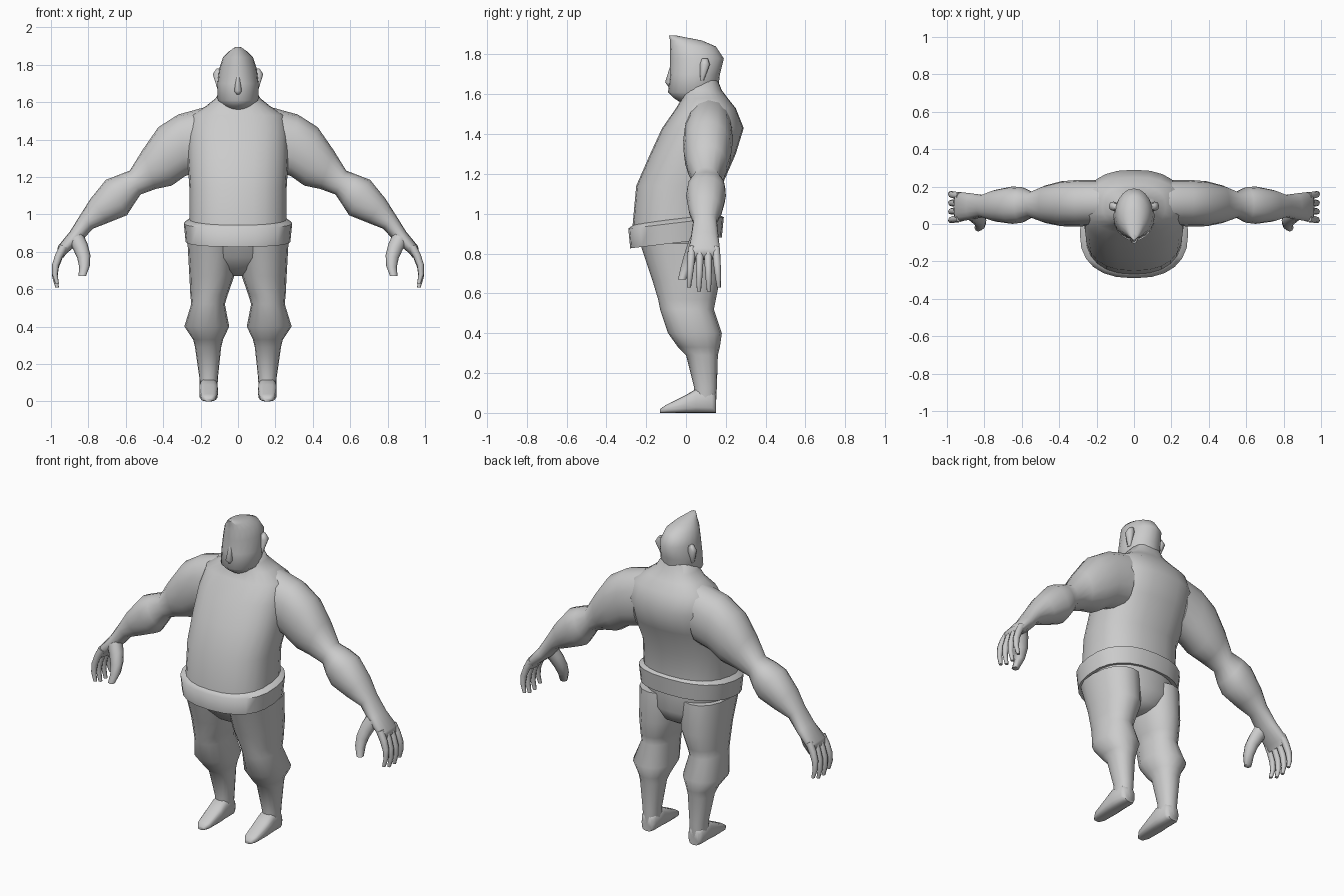
import bpy
import bmesh
import math
from mathutils import Vector

default_cube = bpy.data.objects.get("Cube")
if default_cube:
    bpy.data.objects.remove(default_cube, do_unlink=True)

# One plain clay colour for the whole figure
clay = bpy.data.materials.new("light_grey_clay")
clay.use_nodes = True
clay.diffuse_color = (.6, .6, .6, 1)
clay.node_tree.nodes["Principled BSDF"].inputs["Base Color"].default_value = clay.diffuse_color


def superellipse(angle, power):
    """Point on a unit rounded square; a power of two is a circle."""
    cosine, sine = math.cos(angle), math.sin(angle)
    u = math.copysign(abs(cosine) ** (2 / power), cosine)
    v = math.copysign(abs(sine) ** (2 / power), sine)
    return u, v


def loft(name, rings, sides=16, power=2.2, mirrored=False):
    """Skin a list of rings, each a centre with two half axes."""
    bm = bmesh.new()
    loops = []
    for centre, axis_u, axis_v in rings:
        loop = []
        for step in range(sides):
            u, v = superellipse(math.tau * step / sides, power)
            loop.append(bm.verts.new(centre + axis_u * u + axis_v * v))
        loops.append(loop)
    for lower, upper in zip(loops, loops[1:]):
        for step in range(sides):
            after = (step + 1) % sides
            bm.faces.new((lower[step], lower[after], upper[after], upper[step]))
    bm.faces.new(loops[0])
    bm.faces.new(loops[-1])
    bmesh.ops.recalc_face_normals(bm, faces=bm.faces)
    mesh = bpy.data.meshes.new(name)
    bm.to_mesh(mesh)
    bm.free()
    mesh.materials.append(clay)
    part = bpy.data.objects.new(name, mesh)
    bpy.context.collection.objects.link(part)
    bpy.ops.object.select_all(action="DESELECT")
    part.select_set(True)
    bpy.context.view_layer.objects.active = part
    bpy.ops.object.shade_smooth_by_angle(angle=math.radians(60))
    if mirrored:
        part.modifiers.new("mirror", "MIRROR")


def ring(z, half, front, back, x=0, tilt=0):
    """Horizontal section; tilt raises the back."""
    middle, depth = (front + back) / 2, (back - front) / 2
    return (Vector((x, middle, z + tilt * middle)),
            Vector((half, 0, 0)), Vector((0, depth, tilt * depth)))


def arm_section(x, z, half, depth):
    """Arm section that leans outward more the further it is from the body."""
    lean = 1.2 * (x - .2)
    return (Vector((x, .12 - .03 * x, z)),
            Vector((math.sin(lean), 0, math.cos(lean))) * half,
            Vector((0, depth, 0)))


def foot_section(y, half, height):
    """Upright section of a foot resting on the ground."""
    return (Vector((.157, y, height / 2)),
            Vector((half, 0, 0)), Vector((0, 0, height / 2)))


def digit(name, start, bend, spread, length, radius, steps=5):
    """Finger or thumb that curls down and tapers from its root."""
    rings = []
    for step in range(steps):
        t = step / (steps - 1)
        curl = Vector((bend * math.sin(2.3 * t), spread * t, -length * t))
        size = radius * (1 - t * t / 2)
        rings.append((Vector(start) + curl,
                      Vector((size, 0, size * bend * 10 * (1 - t))), Vector((0, size, 0))))
    loft(name, rings, sides=8, mirrored=True)


# Torso, with a heavy belly and a rounded upper back
loft("torso", [
    ring(z=.95, half=.26, front=-.27, back=.17, tilt=.1),
    ring(z=1.14, half=.26, front=-.25, back=.18),
    ring(z=1.3, half=.27, front=-.18, back=.25),
    ring(z=1.43, half=.27, front=-.12, back=.29),
    ring(z=1.53, half=.25, front=-.05, back=.25),
    ring(z=1.58, half=.17, front=-.02, back=.21),
    ring(z=1.62, half=.12, front=-.02, back=.18),
    ring(z=1.67, half=.09, front=0, back=.16),
], sides=24, power=2.4)

# Rolled shirt hem, higher at the back
hem = ((.87, 0), (.86, .03), (.96, .04), (.98, .01))
loft("shirt_hem", [
    ring(z=height, half=.25 + swell, front=-.25 - swell, back=.15 + swell, tilt=.12)
    for height, swell in hem
], sides=24, power=2.4)

# Trouser seat
loft("trouser_seat", [
    ring(z=.67, half=.05, front=-.06, back=.08),
    ring(z=.7, half=.14, front=-.12, back=.13),
    ring(z=.77, half=.23, front=-.19, back=.16),
    ring(z=.9, half=.26, front=-.24, back=.16),
], sides=24)

# Trouser legs flaring at the knee, then bare calves
loft("leg", [
    ring(x=.14, z=.85, half=.13, front=-.23, back=.16),
    ring(x=.14, z=.67, half=.12, front=-.17, back=.17),
    ring(x=.155, z=.57, half=.1, front=-.14, back=.15),
    ring(x=.16, z=.52, half=.09, front=-.13, back=.14),
    ring(x=.167, z=.4, half=.12, front=-.09, back=.18),
    ring(x=.16, z=.33, half=.08, front=-.04, back=.17),
    ring(x=.16, z=.29, half=.07, front=0, back=.16),
    ring(x=.157, z=.13, half=.05, front=.04, back=.155),
    ring(x=.157, z=.03, half=.045, front=.04, back=.15),
], mirrored=True)

# Bare feet with flat soles
loft("foot", [
    foot_section(y=.15, half=.035, height=.09),
    foot_section(y=.13, half=.048, height=.11),
    foot_section(y=.05, half=.05, height=.12),
    foot_section(y=0, half=.05, height=.09),
    foot_section(y=-.1, half=.04, height=.04),
    foot_section(y=-.13, half=.02, height=.02),
], power=3, mirrored=True)

# Arms with heavy shoulders and forearms, ending in the palm
loft("arm", [
    arm_section(x=.19, z=1.4, half=.17, depth=.12),
    arm_section(x=.3, z=1.37, half=.165, depth=.125),
    arm_section(x=.39, z=1.31, half=.16, depth=.12),
    arm_section(x=.475, z=1.24, half=.11, depth=.1),
    arm_section(x=.55, z=1.17, half=.07, depth=.07),
    arm_section(x=.6, z=1.13, half=.09, depth=.095),
    arm_section(x=.65, z=1.09, half=.11, depth=.1),
    arm_section(x=.74, z=1.02, half=.08, depth=.085),
    arm_section(x=.81, z=.96, half=.05, depth=.06),
    arm_section(x=.87, z=.88, half=.04, depth=.07),
    arm_section(x=.94, z=.81, half=.03, depth=.08),
    arm_section(x=.95, z=.78, half=.02, depth=.07),
], mirrored=True)

# Four curled fingers fanned across the palm
for place, name in enumerate(("index", "middle", "ring", "little")):
    fan = place - 1.5
    digit(name + "_finger", start=(.93, .09 + .04 * fan, .83), bend=.05,
          spread=.01 * fan, length=.23 - .02 * abs(fan), radius=.02)

# Thumb hanging in front of the palm
digit("thumb", start=(.87, .06, .88), bend=-.05, spread=-.08, length=.21, radius=.04)

# Head with a flat face and a crown that peaks over the brow
loft("head", [
    ring(z=1.54, half=.05, front=0, back=.13),
    ring(z=1.58, half=.08, front=-.06, back=.15),
    ring(z=1.61, half=.11, front=-.09, back=.16),
    ring(z=1.7, half=.11, front=-.08, back=.17),
    ring(z=1.78, half=.1, front=-.08, back=.19),
    ring(z=1.84, half=.08, front=-.08, back=.15),
    ring(z=1.87, half=.05, front=-.08, back=.08),
    ring(z=1.895, half=.015, front=-.085, back=-.05),
], sides=20, power=2)

# Nose
loft("nose", [
    ring(z=1.64, half=.01, front=-.09, back=-.06),
    ring(z=1.66, half=.02, front=-.105, back=-.06),
    ring(z=1.74, half=.01, front=-.08, back=-.05),
], sides=8)

# Ears
loft("ear", [
    ring(x=.1, z=1.67, half=.01, front=.07, back=.09),
    ring(x=.11, z=1.75, half=.025, front=.07, back=.12),
    ring(x=.1, z=1.78, half=.015, front=.08, back=.11),
], sides=8, mirrored=True)
